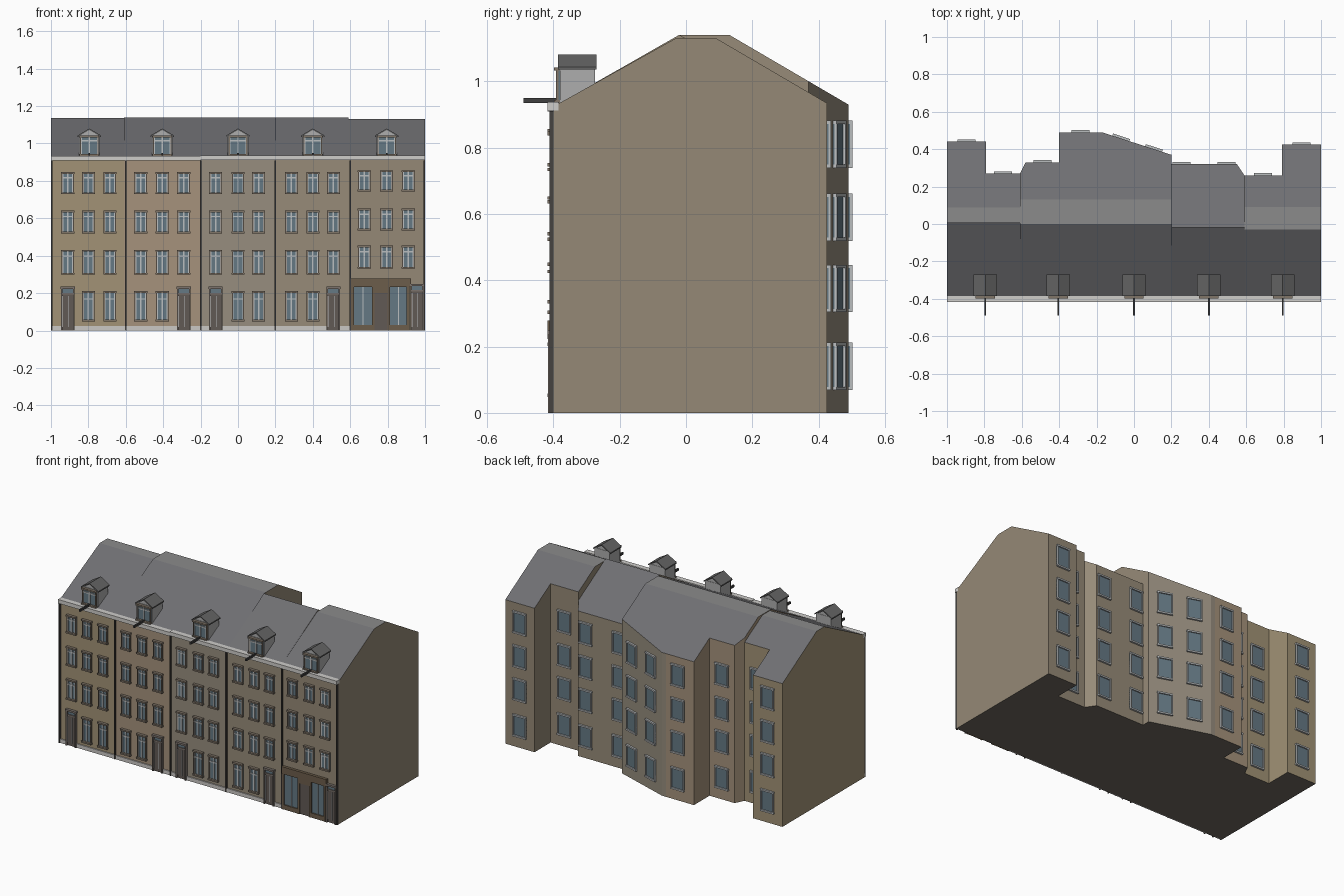
import bpy, bmesh, math
from mathutils import Matrix, Vector

if "Cube" in bpy.data.objects:
    bpy.data.objects.remove(bpy.data.objects["Cube"])

parts = {}
COL = {
    "house_1_walls": (.36, .29, .18), "house_2_walls": (.38, .29, .20), "house_3_walls": (.31, .27, .21),
    "house_4_walls": (.31, .26, .19), "house_5_walls": (.30, .25, .18),
    "roof": (.16, .16, .17), "ridge_deck": (.26, .26, .26), "underside": (.16, .14, .12),
    "cornice": (.62, .61, .59), "plinth": (.60, .58, .56), "downspouts": (.06, .055, .05),
    "window_glass": (.13, .19, .23), "window_bars": (.50, .52, .53), "window_surrounds": (.22, .18, .14),
    "door_frames": (.20, .17, .15), "door_leaves": (.12, .10, .09), "shopfront": (.15, .11, .07),
    "dormer_walls": (.42, .42, .42), "dormer_roofs": (.13, .13, .13), "flag_poles": (.05, .05, .05),
}


def part(name):
    if name not in parts:
        parts[name] = bmesh.new()
    return parts[name]


def face(name, pts):
    bm = part(name)
    bm.faces.new([bm.verts.new(p) for p in pts])


def box(name, x0, x1, y0, y1, z0, z1, M=Matrix()):
    S = Matrix.Diagonal((x1 - x0, y1 - y0, z1 - z0, 1))
    T = Matrix.Translation(((x0 + x1) / 2, (y0 + y1) / 2, (z0 + z1) / 2))
    bmesh.ops.create_cube(part(name), size=1, matrix=M @ T @ S)


# House bodies: ridge front, ridge back and ridge height per house
FRONT, EAVE_Y, EAVE = -0.40, -0.385, 0.932
RIDGE = [(.01, .088, 1.135), (0, .13, 1.14), (0, .13, 1.14), (-.02, -.02, 1.14), (-.03, .09, 1.13)]
# Strips: x0, x1, back y at x0, back y at x1, house
STRIPS = [(-1, -.79, .44, .44, 0), (-.79, -.61, .27, .27, 0), (-.61, -.58, .27, .33, 1),
          (-.58, -.4, .33, .33, 1), (-.4, -.2, .49, .49, 1), (-.2, -.17, .49, .49, 2),
          (-.17, .2, .49, .37, 2), (.2, .55, .32, .32, 3), (.55, .59, .32, .26, 3),
          (.59, .79, .26, .26, 4), (.79, 1, .425, .425, 4)]


def roof_z(h, y):
    rf, rb, zr = RIDGE[h]
    if y < EAVE_Y:
        return EAVE
    if y < rf:
        return EAVE + (zr - EAVE) * (y - EAVE_Y) / (rf - EAVE_Y)
    return zr - max(0, y - rb) * .585


def cross_wall(name, x, a, b):
    """Wall at x covering the difference between two strip outlines (house, back y)."""
    ys = {FRONT, EAVE_Y}
    for s in (a, b):
        if s:
            ys |= {RIDGE[s[0]][0], RIDGE[s[0]][1], s[1]}
    ys = sorted(ys)
    for y0, y1 in zip(ys, ys[1:]):
        def top(s, y):
            return roof_z(s[0], y) if s and (y0 + y1) / 2 < s[1] else 0
        q = [(x, y0, top(a, y0)), (x, y1, top(a, y1)), (x, y1, top(b, y1)), (x, y0, top(b, y0))]
        if abs(q[0][2] - q[3][2]) + abs(q[1][2] - q[2][2]) > .004:
            face(name, q)


prev = None
for x0, x1, b0, b1, h in STRIPS:
    wall = f"house_{h + 1}_walls"
    rf, rb, zr = RIDGE[h]
    t0, t1 = roof_z(h, b0), roof_z(h, b1)
    face(wall, [(x0, FRONT, 0), (x1, FRONT, 0), (x1, FRONT, EAVE), (x0, FRONT, EAVE)])
    face(wall, [(x1, b1, 0), (x0, b0, 0), (x0, b0, t0), (x1, b1, t1)])
    face("underside", [(x0, FRONT, 0), (x0, b0, 0), (x1, b1, 0), (x1, FRONT, 0)])
    face("cornice", [(x0, FRONT, EAVE), (x1, FRONT, EAVE), (x1, EAVE_Y, EAVE), (x0, EAVE_Y, EAVE)])
    face("roof", [(x0, EAVE_Y, EAVE), (x1, EAVE_Y, EAVE), (x1, rf, zr), (x0, rf, zr)])
    if rb > rf:
        face("ridge_deck", [(x0, rf, zr), (x1, rf, zr), (x1, rb, zr), (x0, rb, zr)])
    face("roof", [(x0, rb, zr), (x1, rb, zr), (x1, b1, t1), (x0, b0, t0)])
    cross_wall(wall, x0, prev, (h, b0))
    prev = (h, b1)
cross_wall("house_5_walls", 1, prev, None)


# Windows in a local frame: centre at origin, outward is -y
def window(M, w, h, front=True):
    w, h = w / 2, h / 2
    s = "window_surrounds" if front else "window_bars"
    t = .006
    box("window_glass", -w, w, -.004, .004, -h, h, M)
    for x in (-w, w - t):
        box(s, x, x + t, -.012, 0, -h, h, M)
    box(s, -w - .002, w + .002, -.018 if front else -.012, 0, h - t, h + .004, M)
    box(s, -w - .002, w + .002, -.018 if front else -.012, 0, -h - .004, -h + t, M)
    if front:
        box("window_bars", -.004, .004, -.010, 0, -h, h, M)
        box("window_bars", -w + t, w - t, -.010, 0, h * .45, h * .45 + .007, M)
        for x in (-w + t, w - t - .004):
            box("window_bars", x, x + .004, -.008, 0, -h, h, M)


def door(x, top):
    M = Matrix.Translation((x, FRONT, 0))
    for a in (-.036, .028):
        box("door_frames", a, a + .008, -.016, 0, 0, top, M)
    box("door_frames", -.038, .038, -.018, 0, top - .012, top, M)
    box("door_frames", -.03, .03, -.010, 0, top - .042, top - .034, M)
    box("window_glass", -.03, .03, -.004, 0, top - .034, top - .012, M)
    for s in (-1, 1):
        box("door_leaves", min(0, s * .029), max(0, s * .029), -.006, 0, 0, top - .042, M)
        box("window_bars", s * .015 - .013, s * .015 - .010, -.009, 0, .02, top - .05, M)


# Front facade
COLS = [(-.91, -.80, -.685), (-.52, -.405, -.29), (-.12, 0, .11), (.285, .40, .51), (.675, .795, .91)]
DOORS = [0, 2, 0, 2, None]
for i, cols in enumerate(COLS):
    rows = [(.788, .11), (.58, .115), (.365, .125)] if i < 4 else [(.80, .105), (.594, .11), (.392, .115)]
    for j, x in enumerate(cols):
        for z, h in rows:
            window(Matrix.Translation((x, FRONT, z)), .066, h)
        if DOORS[i] == j:
            door(x, .235)
        elif i < 4:
            window(Matrix.Translation((x, FRONT, .13)), .066, .155)
door(.957, .25)

# Shopfront
box("shopfront", .605, .925, -.418, FRONT, .232, .278)
for x in (.605, .717, .800, .902):
    box("shopfront", x, x + .014, -.414, FRONT, 0, .232)
for x0, x1 in ((.619, .717), (.814, .902)):
    box("shopfront", x0, x1, -.412, FRONT, 0, .03)
    box("window_glass", x0, x1, -.405, FRONT, .03, .232)
    box("window_bars", (x0 + x1) / 2 - .002, (x0 + x1) / 2 + .002, -.408, FRONT, .03, .232)
box("door_leaves", .731, .80, -.407, FRONT, 0, .2)
box("shopfront", .731, .80, -.412, FRONT, .2, .232)

# Cornice, plinth and downspouts
box("cornice", -1, -.2, -.418, EAVE_Y, .908, .933)
box("cornice", -.2, 1, -.418, EAVE_Y, .912, .937)
for x0, x1 in ((-1, -.946), (-.874, -.326), (-.254, -.156), (-.084, .474), (.546, .605)):
    box("plinth", x0, x1, -.407, FRONT, 0, .025)
for x in (-.996, -.6, -.2, .2, .6, .996):
    box("downspouts", x - .004, x + .004, -.411, FRONT, 0, .91)

# Back windows: x, y, wall turn
TURN = math.atan2(-.12, .37)
BACK = [(.895, .425, 0), (.69, .26, 0), (.495, .32, 0), (.255, .32, 0), (.105, .4008, TURN),
        (-.07, .4576, TURN), (-.285, .49, 0), (-.49, .33, 0), (-.70, .27, 0), (-.895, .44, 0)]
for x, y, a in BACK:
    for z in (.14, .375, .59, .81):
        window(Matrix.Translation((x, y, z)) @ Matrix.Rotation(math.pi + a, 4, 'Z'), .092, .135, False)

# Dormers with gabled roofs, and poles in front
for x in (-.795, -.405, 0, .4, .795):
    M = Matrix.Translation((x, 0, 0))
    box("dormer_walls", -.055, .055, -.38, -.275, .93, 1.045, M)
    g = .0625
    for y in (-.378, -.277):
        face("dormer_walls", [(x - g, y, 1.043), (x + g, y, 1.043), (x, y, 1.078)])
    for s in (-1, 1):
        top = [Vector((x + s * g, -.386, 1.043)), Vector((x + s * g, -.27, 1.043)),
               Vector((x, -.27, 1.08)), Vector((x, -.386, 1.08))]
        low = [p - Vector((0, 0, .008)) for p in top]
        face("dormer_roofs", top)
        face("dormer_roofs", low[::-1])
        for k in range(4):
            if k != 2 and k < 4:
                n = (k + 1) % 4
                face("dormer_roofs", [top[k], low[k], low[n], top[n]])
    window(Matrix.Translation((x, -.38, .988)), .10, .10)
    box("flag_poles", -.005, .005, -.49, -.375, .935, .949, M)

# Emit objects
for name, bm in parts.items():
    bmesh.ops.remove_doubles(bm, verts=bm.verts, dist=1e-5)
    bmesh.ops.dissolve_degenerate(bm, edges=bm.edges, dist=1e-5)
    bmesh.ops.recalc_face_normals(bm, faces=bm.faces)
    me = bpy.data.meshes.new(name)
    bm.to_mesh(me)
    bm.free()
    mat = bpy.data.materials.new(name)
    mat.diffuse_color = (*COL[name], 1)
    mat.use_nodes = True
    mat.node_tree.nodes["Principled BSDF"].inputs["Base Color"].default_value = mat.diffuse_color
    me.materials.append(mat)
    bpy.context.collection.objects.link(bpy.data.objects.new(name, me))
